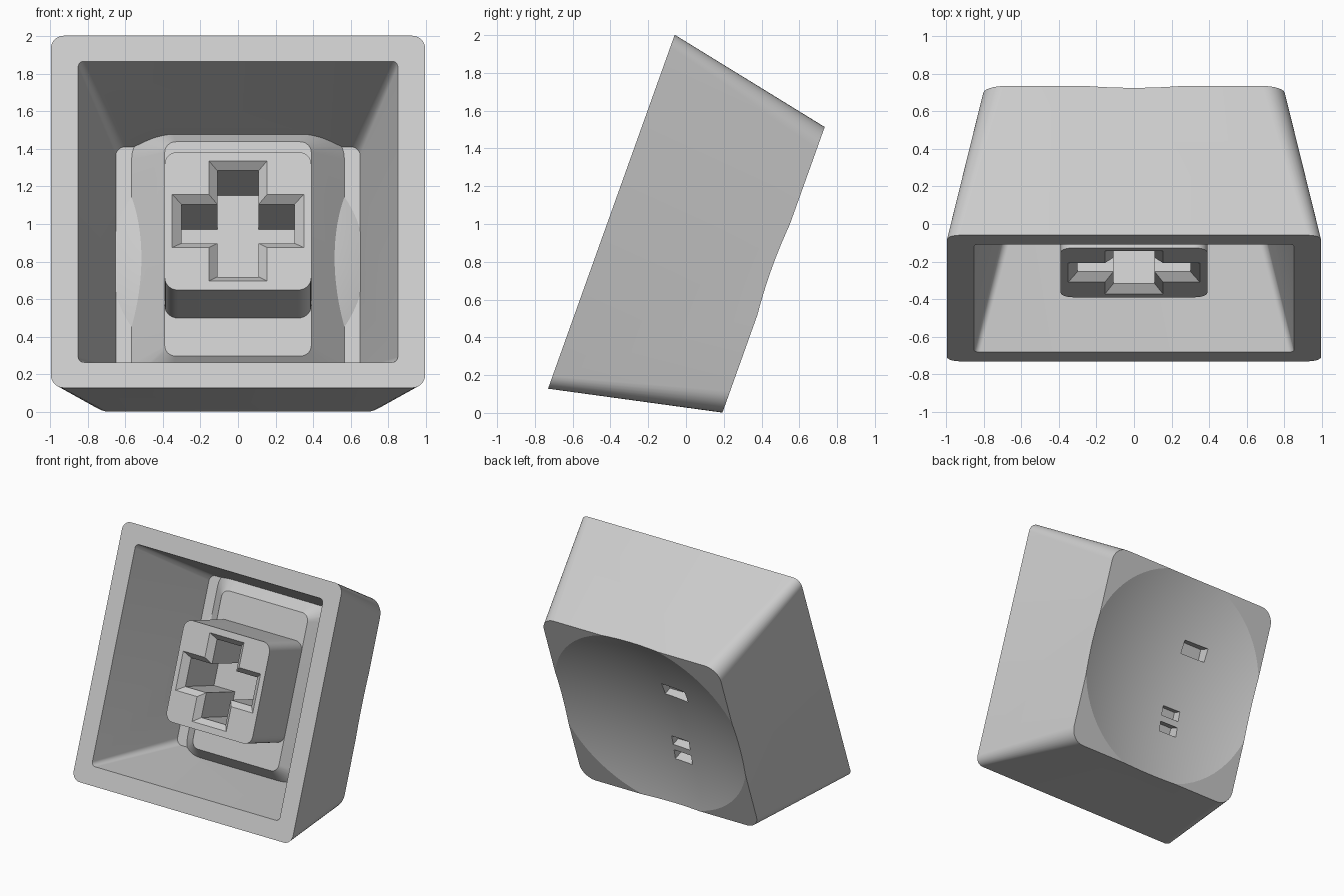
import bpy, bmesh, math
from mathutils import Matrix

if "Cube" in bpy.data.objects:
    bpy.data.objects.remove(bpy.data.objects["Cube"], do_unlink=True)

grey = bpy.data.materials.new("light_grey_plastic")
grey.use_nodes = True
colour = (0.6, 0.6, 0.6, 1)
grey.diffuse_color = colour
grey.node_tree.nodes["Principled BSDF"].inputs["Base Color"].default_value = colour

TILT = Matrix.Translation((0, -0.395, 1.065)) @ Matrix.Rotation(math.radians(70.3), 4, "X")


def make_object(name, bm):
    bmesh.ops.recalc_face_normals(bm, faces=bm.faces)
    mesh = bpy.data.meshes.new(name)
    bm.to_mesh(mesh)
    bm.free()
    mesh.materials.append(grey)
    obj = bpy.data.objects.new(name, mesh)
    bpy.context.collection.objects.link(obj)
    return obj


def rounded_rect(hx, hy, r, steps=8):
    """Outline of a rectangle with rounded corners."""
    pts = []
    for quarter, (sx, sy) in enumerate(((1, 1), (-1, 1), (-1, -1), (1, -1))):
        for i in range(steps + 1):
            a = (quarter + i / steps) * math.pi / 2
            pts.append((sx * (hx - r) + r * math.cos(a), sy * (hy - r) + r * math.sin(a)))
    return pts


def rect(cx, cy, w, h):
    return [(cx + sx * w / 2, cy + sy * h / 2)
            for sx, sy in ((1, 1), (-1, 1), (-1, -1), (1, -1))]


def cross(ax, ay, lx, ly):
    """Plus-shaped outline: arm half widths ax, ay and arm lengths lx, ly."""
    return [(lx, ay), (ax, ay), (ax, ly), (-ax, ly), (-ax, ay), (-lx, ay),
            (-lx, -ay), (-ax, -ay), (-ax, -ly), (ax, -ly), (ax, -ay), (lx, -ay)]


def loft(name, *sections):
    """Solid through matching outlines, each at a depth behind the rim."""
    bm = bmesh.new()
    rings = [[bm.verts.new((x, y, -depth)) for x, y in pts] for pts, depth in sections]
    n = len(rings[0])
    for a, b in zip(rings, rings[1:]):
        for i in range(n):
            j = (i + 1) % n
            bm.faces.new((a[i], a[j], b[j], b[i]))
    bm.faces.new(rings[0])
    bm.faces.new(rings[-1])
    return make_object(name, bm)


def ball(name, radius, centre_depth):
    bm = bmesh.new()
    bmesh.ops.create_uvsphere(bm, u_segments=72, v_segments=140, radius=radius,
                              matrix=Matrix.Translation((0, 0, -centre_depth)))
    return make_object(name, bm)


def cut(target, *cutters):
    """Subtract each cutter from the target, then discard it."""
    for cutter in cutters:
        cutter.hide_render = True
        mod = target.modifiers.new("cut", "BOOLEAN")
        mod.operation = "DIFFERENCE"
        mod.solver = "EXACT"
        mod.object = cutter
        bpy.ops.object.select_all(action="DESELECT")
        bpy.context.view_layer.objects.active = target
        target.select_set(True)
        bpy.ops.object.modifier_apply(modifier=mod.name)
        bpy.data.objects.remove(cutter, do_unlink=True)


# Tapered outer body
shell = loft("cap_shell", (rounded_rect(0.995, 0.995, 0.07), 0),
             (rounded_rect(0.803, 0.803, 0.12), 0.912))

# Hollow, leaving a raised pad and a domed floor standing inside it
hollow = loft("hollow", (rounded_rect(0.863, 0.863, 0.03), -0.05),
              (rounded_rect(0.65, 0.65, 0.05), 0.79))
pad = loft("pad", (rounded_rect(0.39, 0.606, 0.06), 0.587),
           (rounded_rect(0.575, 0.78, 0.2), 0.8), (rounded_rect(0.575, 0.78, 0.2), 0.88))
cut(hollow, pad, ball("floor_dome", 1.7, 0.65 + 1.7))

# Scooped finger dish in the touch face
dish = ball("dish", 2.8, 0.912 - 0.13 + 2.8)

# Small pockets sunk into the dish
pockets = [loft("pocket", (rect(*r), 0.73), (rect(*r), 1.0))
           for r in ((-0.225, 0.29, 0.22, 0.11),
                     (-0.145, -0.25, 0.16, 0.08),
                     (-0.145, -0.38, 0.16, 0.08))]
cut(shell, hollow, dish, *pockets)

# Square stem with a chamfered cross socket
stem = loft("stem", (rounded_rect(0.39, 0.39, 0.07), 0.145),
            (rounded_rect(0.39, 0.39, 0.07), 0.62))
socket = loft("socket", (cross(0.2, 0.19, 0.4, 0.38), 0.1),
              (cross(0.11, 0.11, 0.3, 0.3), 0.19),
              (cross(0.11, 0.11, 0.3, 0.3), 0.583))
cut(stem, socket)

# Tip the whole cap up and shade it
for obj in (shell, stem):
    obj.data.transform(TILT)
    bpy.ops.object.select_all(action="DESELECT")
    obj.select_set(True)
    bpy.context.view_layer.objects.active = obj
    bpy.ops.object.shade_smooth_by_angle(angle=math.radians(16))
